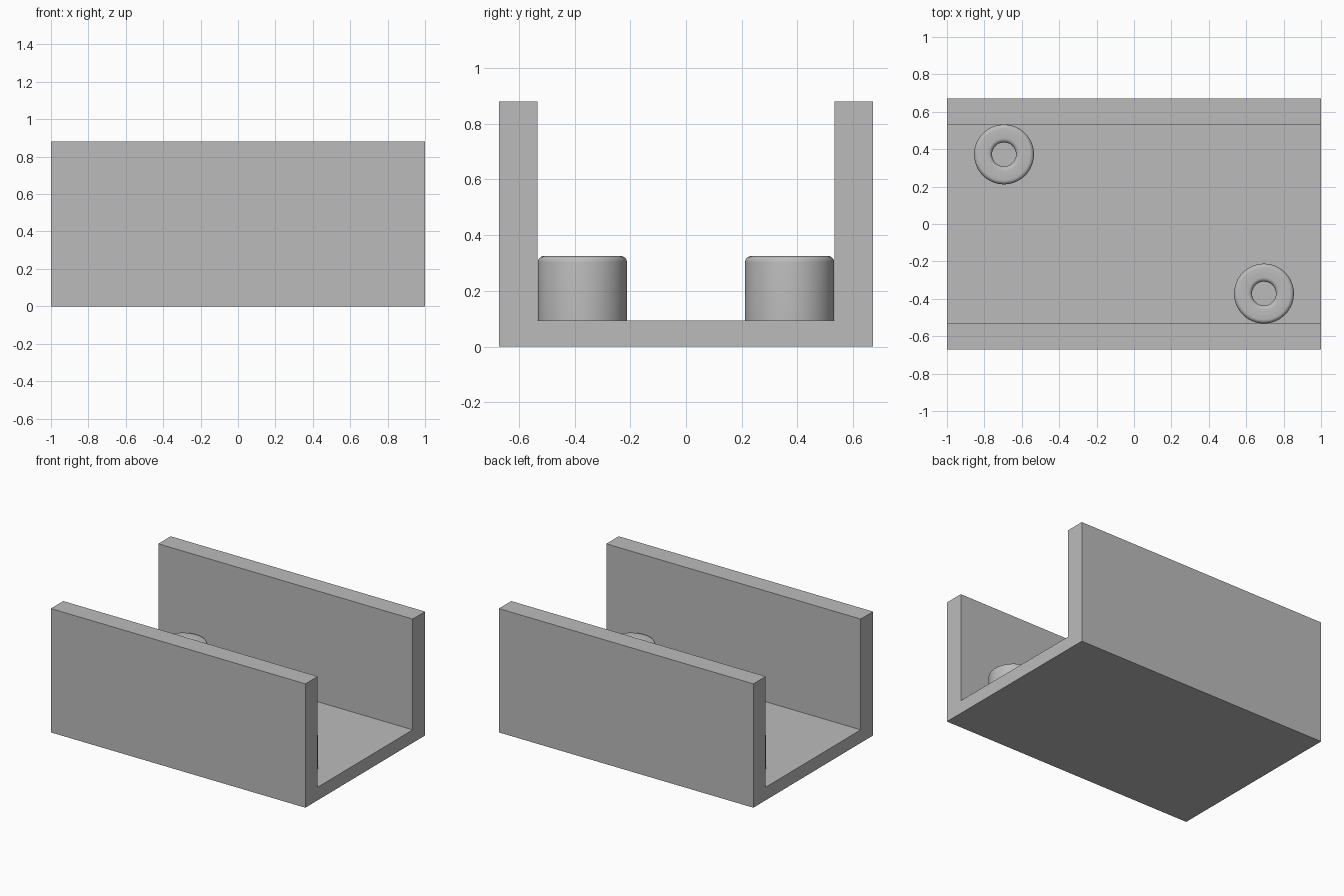
import bpy, bmesh, math

cube = bpy.data.objects.get("Cube")
if cube:
    bpy.data.objects.remove(cube, do_unlink=True)

LENGTH, HALF_WIDTH, INNER, HEIGHT, FLOOR = 2.0, 0.672, 0.533, 0.88, 0.093

grey = bpy.data.materials.new("plain grey")
grey.use_nodes = True
colour = (0.5, 0.5, 0.5, 1)
grey.diffuse_color = colour
grey.node_tree.nodes["Principled BSDF"].inputs["Base Color"].default_value = colour


def add_object(name, bm):
    bmesh.ops.recalc_face_normals(bm, faces=bm.faces)
    mesh = bpy.data.meshes.new(name)
    bm.to_mesh(mesh)
    bm.free()
    mesh.materials.append(grey)
    obj = bpy.data.objects.new(name, mesh)
    bpy.context.collection.objects.link(obj)
    return obj


# U-shaped channel, extruded along its length
half = [(HALF_WIDTH, 0), (HALF_WIDTH, HEIGHT), (INNER, HEIGHT), (INNER, FLOOR)]
section = half + [(-y, z) for y, z in reversed(half)]
bm = bmesh.new()
face = bm.faces.new([bm.verts.new((-LENGTH / 2, y, z)) for y, z in section])
extruded = bmesh.ops.extrude_face_region(bm, geom=[face])["geom"]
bmesh.ops.translate(bm, vec=(LENGTH, 0, 0),
                    verts=[v for v in extruded if isinstance(v, bmesh.types.BMVert)])
add_object("channel", bm)


# Hollow roller with rounded top rims, spun from its wall profile
def roller(name, x, y, outer=0.16, bore=0.064, top=0.325, rim=0.022, steps=5):
    arc = [math.pi / 2 * i / steps for i in range(steps + 1)]
    profile = [(outer, FLOOR)]
    profile += [(outer - rim + rim * math.cos(a), top - rim + rim * math.sin(a)) for a in arc]
    profile += [(bore + rim - rim * math.sin(a), top - rim + rim * math.cos(a)) for a in arc]
    profile += [(bore, FLOOR)]
    bm = bmesh.new()
    verts = [bm.verts.new((r, 0, z)) for r, z in profile]
    edges = [bm.edges.new(pair) for pair in zip(verts, verts[1:])]
    bmesh.ops.spin(bm, geom=verts + edges, cent=(0, 0, 0), axis=(0, 0, 1),
                   angle=math.tau, steps=64, use_duplicate=False)
    bmesh.ops.remove_doubles(bm, verts=bm.verts, dist=0.0001)
    obj = add_object(name, bm)
    obj.location = (x, y, 0)
    bpy.ops.object.select_all(action="DESELECT")
    obj.select_set(True)
    bpy.context.view_layer.objects.active = obj
    bpy.ops.object.shade_smooth_by_angle(angle=math.radians(35))


roller("back_roller", -0.695, 0.372)
roller("front_roller", 0.695, -0.372)
